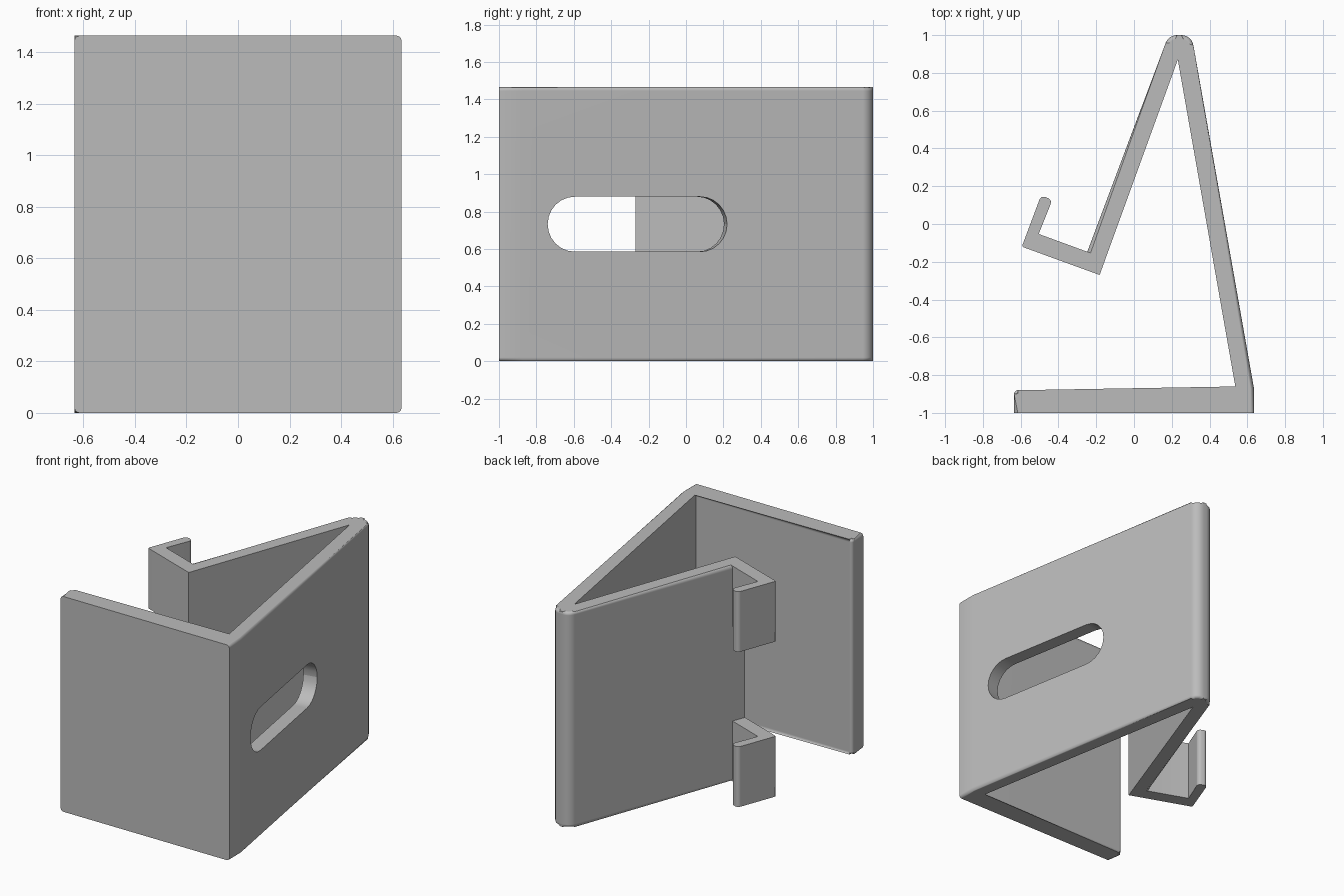
import bpy, bmesh, math
from mathutils import Vector, Matrix

HEIGHT = 1.465
HOOK = 0.41      # height of each hook
SOFT = 0.026     # edge rounding

cube = bpy.data.objects.get("Cube")
if cube:
    bpy.data.objects.remove(cube, do_unlink=True)

grey = bpy.data.materials.new("plain grey")
grey.use_nodes = True
COLOUR = (0.5, 0.5, 0.5, 1)
grey.diffuse_color = COLOUR
grey.node_tree.nodes["Principled BSDF"].inputs["Base Color"].default_value = COLOUR


def rounded_profile(corners, steps=6):
    """Corners are (x, y, radius, soft); soft rounds the rims of the side that follows."""
    points, soft = [], []
    for i, (x, y, radius, flag) in enumerate(corners):
        here = Vector((x, y))
        if not radius:
            points.append(here)
            soft.append(flag)
            continue
        a = (Vector(corners[i - 1][:2]) - here).normalized()
        b = (Vector(corners[(i + 1) % len(corners)][:2]) - here).normalized()
        half = a.angle(b) / 2
        centre = here + (a + b).normalized() * radius / math.sin(half)
        start = here + a * radius / math.tan(half) - centre
        end = here + b * radius / math.tan(half) - centre
        sweep = math.atan2(start.x * end.y - start.y * end.x, start.dot(end))
        for s in range(steps + 1):
            points.append(centre + Matrix.Rotation(sweep * s / steps, 2) @ start)
            soft.append(flag)
    return points, soft


def extrude(name, corners, z0, z1, softness=SOFT):
    """Upright slab from a flat outline, with selected rims rounded over."""
    points, soft = rounded_profile(corners)
    bm = bmesh.new()
    low = [bm.verts.new((p.x, p.y, z0)) for p in points]
    high = [bm.verts.new((p.x, p.y, z1)) for p in points]
    bm.faces.new(low[::-1])
    bm.faces.new(high)
    n = len(points)
    for i in range(n):
        j = (i + 1) % n
        bm.faces.new((low[i], low[j], high[j], high[i]))
    rims = [bm.edges.get((ring[i], ring[(i + 1) % n]))
            for ring in (low, high) for i in range(n) if soft[i]]
    if rims:
        bmesh.ops.bevel(bm, geom=rims, offset=softness, segments=4, profile=0.5,
                        affect='EDGES', clamp_overlap=True)
    bmesh.ops.recalc_face_normals(bm, faces=bm.faces)
    mesh = bpy.data.meshes.new(name)
    bm.to_mesh(mesh)
    bm.free()
    mesh.materials.append(grey)
    ob = bpy.data.objects.new(name, mesh)
    bpy.context.collection.objects.link(ob)
    return ob


def activate(ob):
    bpy.ops.object.select_all(action='DESELECT')
    ob.select_set(True)
    bpy.context.view_layer.objects.active = ob


def finish(ob):
    activate(ob)
    bpy.ops.object.shade_smooth_by_angle(angle=math.radians(30))
    weighted = ob.modifiers.new("clean shading", 'WEIGHTED_NORMAL')
    weighted.keep_sharp = True


# Folded body: front panel, slotted side wall, rounded fold, leaning plate
body = extrude("folded_body", [
    (-0.635, -1, 0, False),
    (0.635, -1, 0, True),
    (0.635, -0.87, 0, True),
    (0.305, 1, 0.065, True),
    (0.183, 1, 0.065, True),
    (-0.28, -0.234, 0, False),
    (-0.182, -0.27, 0, False),
    (0.232, 0.87, 0, False),
    (0.54, -0.88, 0, True),
    (-0.635, -0.88, 0.02, True),
], 0, HEIGHT)

# Long slot cut square through the side wall
reach, radius = 0.487, 0.147
slot = extrude("slot_cutter", [
    (-reach, -radius, radius * 0.999, False), (reach, -radius, radius * 0.999, False),
    (reach, radius, radius * 0.999, False), (-reach, radius, radius * 0.999, False),
], -0.16, 0.1)
tilt = math.radians(10)
normal = Vector((math.cos(tilt), math.sin(tilt), 0))
along = Vector((-math.sin(tilt), math.cos(tilt), 0))
frame = Matrix((along, Vector((0, 0, 1)), normal)).transposed().to_4x4()
slot.matrix_world = Matrix.Translation((0.527, -0.26, HEIGHT / 2)) @ frame
slot.hide_render = True
cut = body.modifiers.new("slot", 'BOOLEAN')
cut.operation = 'DIFFERENCE'
cut.solver = 'EXACT'
cut.object = slot
activate(body)
bpy.ops.object.modifier_apply(modifier=cut.name)
bpy.data.objects.remove(slot, do_unlink=True)
finish(body)

# Two hooks on the free edge of the leaning plate, with a gap between them
hook_outline = [
    (-0.182, -0.27, 0, False),
    (-0.141, -0.157, 0, False),
    (-0.232, -0.153, 0, True),
    (-0.505, -0.053, 0, True),
    (-0.432, 0.128, 0.025, True),
    (-0.492, 0.152, 0.025, True),
    (-0.594, -0.12, 0.012, False),
]
for name, base in (("lower_hook", 0), ("upper_hook", HEIGHT - HOOK)):
    finish(extrude(name, hook_outline, base, base + HOOK, 0.02))
